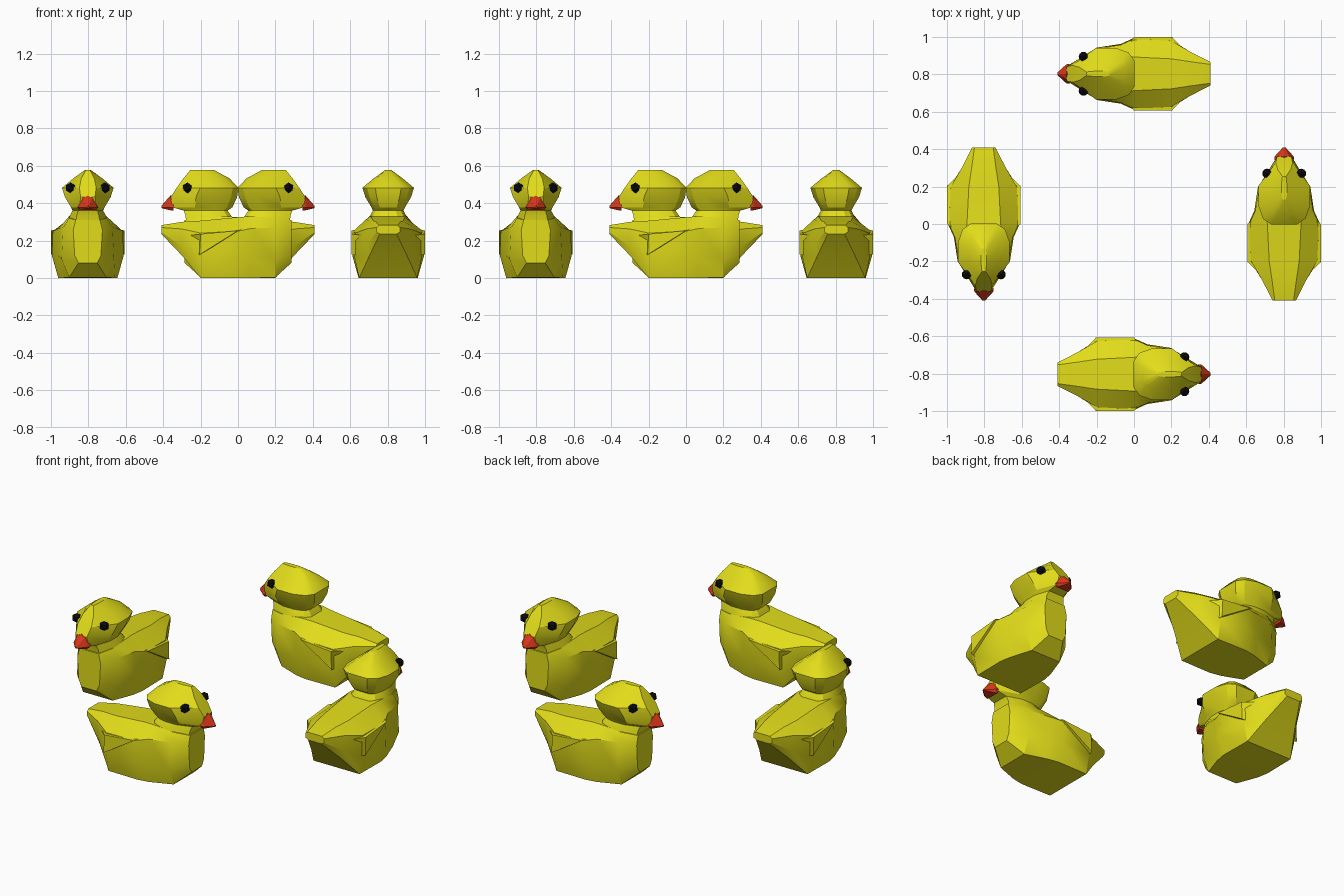
import bpy, bmesh, math
from mathutils import Matrix, Vector

if "Cube" in bpy.data.objects:
    bpy.data.objects.remove(bpy.data.objects["Cube"])


def material(name, color):
    m = bpy.data.materials.new(name)
    m.diffuse_color = (*color, 1)
    m.use_nodes = True
    m.node_tree.nodes["Principled BSDF"].inputs["Base Color"].default_value = m.diffuse_color
    return m


YELLOW = material("yellow", (0.76, 0.72, 0.01))
RED = material("red", (0.70, 0.04, 0.01))
BLACK = material("black", (0.004, 0.004, 0.004))


def finish(name, bm, mat, angle=28):
    bmesh.ops.recalc_face_normals(bm, faces=bm.faces)
    me = bpy.data.meshes.new(name)
    bm.to_mesh(me)
    bm.free()
    me.materials.append(mat)
    if angle:
        me.shade_smooth()
        me.set_sharp_from_angle(angle=math.radians(angle))
    return me


def loft(name, rings, mat, angle=28):
    bm = bmesh.new()
    loops = [[bm.verts.new(p) for p in r] for r in rings]
    n = len(loops[0])
    for a, b in zip(loops, loops[1:]):
        for i in range(n):
            j = (i + 1) % n
            bm.faces.new((a[i], a[j], b[j], b[i]))
    bm.faces.new(loops[0])
    bm.faces.new(loops[-1])
    return finish(name, bm, mat, angle)


def mirrored(points):
    return points + [(x, -y, z) for x, y, z in reversed(points)]


# Body: cross-sections from tail to chest, each x then (half width, z) pairs
body_sections = [
    (-0.41, (0.045, 0.235), (0.062, 0.245), (0.062, 0.270), (0.050, 0.282)),
    (-0.30, (0.100, 0.120), (0.118, 0.170), (0.118, 0.262), (0.065, 0.300)),
    (-0.20, (0.155, 0.000), (0.180, 0.110), (0.176, 0.240), (0.080, 0.306)),
    (0.00, (0.158, 0.000), (0.192, 0.120), (0.187, 0.250), (0.090, 0.325)),
    (0.07, (0.145, 0.000), (0.160, 0.120), (0.155, 0.265), (0.100, 0.330)),
    (0.20, (0.100, 0.003), (0.140, 0.100), (0.132, 0.270), (0.100, 0.320)),
    (0.285, (0.050, 0.080), (0.070, 0.120), (0.078, 0.255), (0.065, 0.310)),
]
body = loft("body", [mirrored([(x, w, z) for w, z in pts])
                     for x, *pts in body_sections], YELLOW)

# Neck and head: z, back x, front x, half width, half width at the front
head_sections = [
    (0.25, 0.00, 0.275, 0.125, 0.070),
    (0.33, 0.035, 0.280, 0.098, 0.060),
    (0.36, 0.055, 0.290, 0.082, 0.052),
    (0.378, 0.030, 0.352, 0.090, 0.045),
    (0.432, 0.005, 0.360, 0.122, 0.038),
    (0.482, -0.002, 0.328, 0.138, 0.045),
    (0.532, 0.045, 0.292, 0.078, 0.035),
    (0.578, 0.130, 0.255, 0.015, 0.010),
]
head_rings = []
for z, xb, xf, w, wf in head_sections:
    d = xf - xb
    head_rings.append(mirrored([
        (xb, w * 0.5, z), (xb + d * 0.09, w * 0.82, z), (xb + d * 0.30, w, z),
        (xb + d * 0.62, w, z), (xf, wf, z)]))
head = loft("head", head_rings, YELLOW)

# Beak: five-sided base tapering to a blunt tip
beak_base = [(0.0, 0.440), (0.028, 0.428), (0.054, 0.378), (0.04, 0.362)]
beak_base += [(-y, z) for y, z in reversed(beak_base[1:])]
beak = loft("beak", [[(0.345, y, z) for y, z in beak_base],
                     [(0.362, y * 0.93, z) for y, z in beak_base],
                     [(0.41, y * 0.12, 0.376 + (z - 0.38) * 0.15)
                      for y, z in beak_base]], RED, 20)


# Wing: wedge standing out from the side of the body
def wing(side):
    outer = [(-0.205, 0.197, 0.125), (-0.20, 0.197, 0.235), (0.00, 0.197, 0.253)]
    inner = [(-0.215, 0.12, 0.115), (-0.285, 0.115, 0.225), (0.045, 0.13, 0.268)]
    return loft("wing", [[(x, y * side, z) for x, y, z in r]
                         for r in (inner, outer)], YELLOW, 20)


# Eye: small faceted ball
def eye(side):
    bm = bmesh.new()
    bmesh.ops.create_icosphere(bm, subdivisions=1, radius=0.029,
                               matrix=Matrix.Translation((0.27, 0.092 * side, 0.482)))
    return finish("eye", bm, BLACK, 0)


parts = {"body": body, "head": head, "beak": beak,
         "left_wing": wing(1), "right_wing": wing(-1),
         "left_eye": eye(1), "right_eye": eye(-1)}

# Four ducks in a ring, each turned a quarter further
for k in range(4):
    place = Matrix.Rotation(k * math.pi / 2, 4, 'Z') @ Matrix.Translation((0, -0.803, 0))
    for name, mesh in parts.items():
        ob = bpy.data.objects.new(f"duck_{k + 1}_{name}", mesh)
        ob.matrix_world = place
        bpy.context.collection.objects.link(ob)
